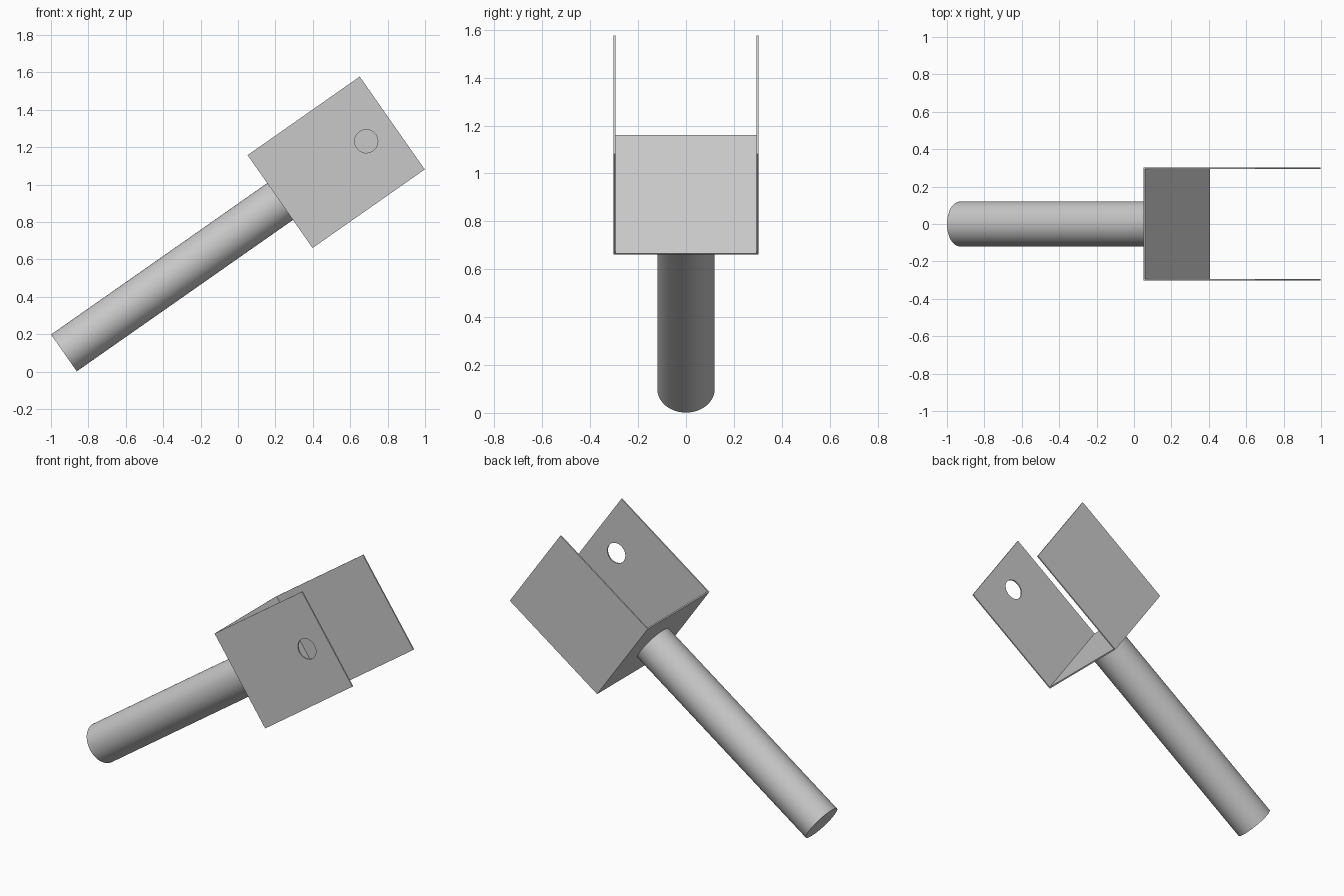
import bpy
from math import radians
from mathutils import Matrix, Vector

cube = bpy.data.objects.get("Cube")
if cube:
    bpy.data.objects.remove(cube, do_unlink=True)

# Single grey metal
metal = bpy.data.materials.new("grey_metal")
metal.use_nodes = True
GREY = (0.58, 0.58, 0.58, 1)
metal.diffuse_color = GREY
metal.node_tree.nodes["Principled BSDF"].inputs["Base Color"].default_value = GREY

# Parts are laid out along x from the bracket base, then tilted up together
TILT = Matrix.Translation((0.225, 0, 0.909)) @ Matrix.Rotation(radians(-35), 4, "Y")
LENGTH, HALF, T = 0.732, 0.303, 0.008
ROD_LENGTH, ROD_RADIUS = 1.411, 0.12
HOLE_X, HOLE_RADIUS = 0.562, 0.062


def finish(name):
    ob = bpy.context.object
    ob.name = name
    ob.data.materials.append(metal)
    return ob


def box(name, low, high):
    low, high = Vector(low), Vector(high)
    bpy.ops.mesh.primitive_cube_add(size=1)
    ob = finish(name)
    ob.data.transform(Matrix.Translation((low + high) / 2) @ Matrix.Diagonal((high - low).to_4d()))
    return ob


def cylinder(name, radius, depth, centre, turn):
    bpy.ops.mesh.primitive_cylinder_add(vertices=64, radius=radius, depth=depth)
    ob = finish(name)
    ob.data.transform(Matrix.Translation(centre) @ turn)
    return ob


# Thin U bracket: base and two side plates
base = box("bracket_base", (0, T - HALF, -HALF), (T, HALF - T, HALF))
front = box("front_plate", (0, -HALF, -HALF), (LENGTH, T - HALF, HALF))
back = box("back_plate", (0, HALF - T, -HALF), (LENGTH, HALF, HALF))

# Pin hole through the front plate only
cutter = cylinder("hole_cutter", HOLE_RADIUS, 0.1, (HOLE_X, -HALF, 0),
                  Matrix.Rotation(radians(90), 4, "X"))
cutter.hide_render = True
cut = front.modifiers.new("pin_hole", "BOOLEAN")
cut.operation, cut.solver, cut.object = "DIFFERENCE", "EXACT", cutter
bpy.context.view_layer.objects.active = front
bpy.ops.object.modifier_apply(modifier=cut.name)
bpy.data.objects.remove(cutter, do_unlink=True)

# Round handle rod
rod = cylinder("rod", ROD_RADIUS, ROD_LENGTH, (-ROD_LENGTH / 2, 0, 0),
               Matrix.Rotation(radians(90), 4, "Y"))

for ob in (base, front, back, rod):
    ob.data.transform(TILT)

# Smooth the round surfaces, keep edges sharp
bpy.ops.object.select_all(action="DESELECT")
for ob in (rod, front):
    ob.select_set(True)
bpy.context.view_layer.objects.active = rod
bpy.ops.object.shade_smooth_by_angle(angle=radians(30))
